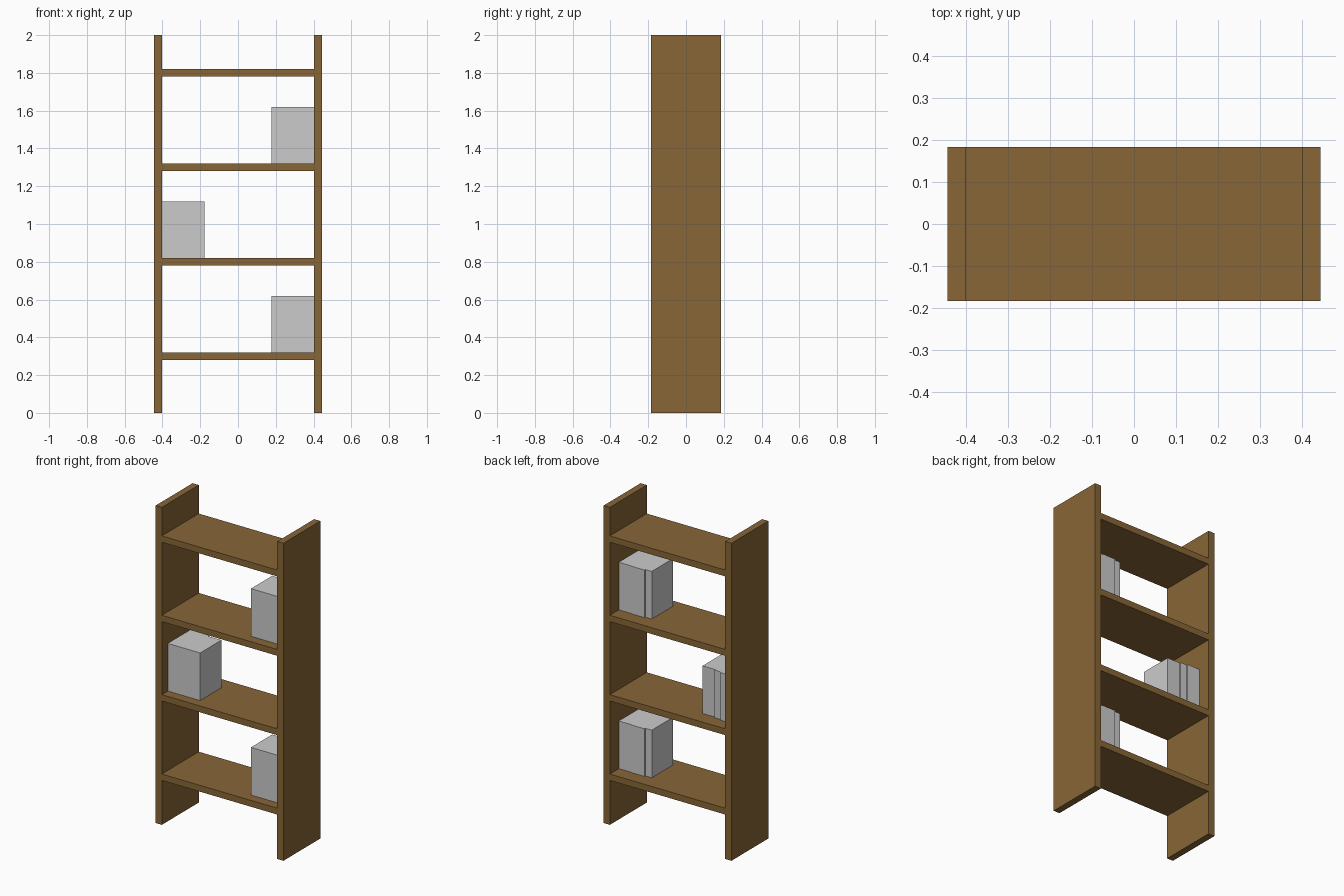
import bpy

if "Cube" in bpy.data.objects:
    bpy.data.objects.remove(bpy.data.objects["Cube"])

wood = bpy.data.materials.new("wood")
wood.diffuse_color = (0.245, 0.133, 0.038, 1)
wood.use_nodes = True
wood.node_tree.nodes["Principled BSDF"].inputs["Base Color"].default_value = wood.diffuse_color


def box(name, x, y, z, mat=None):
    """Axis-aligned box from (min, max) pairs."""
    bpy.ops.mesh.primitive_cube_add(size=1, location=[(a + b) / 2 for a, b in (x, y, z)])
    ob = bpy.context.object
    ob.name = name
    ob.scale = [b - a for a, b in (x, y, z)]
    bpy.ops.object.transform_apply(location=False, rotation=False, scale=True)
    if mat:
        ob.data.materials.append(mat)
    return ob


HALF_IN, HALF_OUT, DEPTH = 0.402, 0.445, 0.184
SHELVES = (0.3, 0.8, 1.3, 1.8)
THICK = 0.04

# Upright side panels
box("side_panel_left", (-HALF_OUT, -HALF_IN), (-DEPTH, DEPTH), (0, 2), wood)
box("side_panel_right", (HALF_IN, HALF_OUT), (-DEPTH, DEPTH), (0, 2), wood)

# Shelves
for z in SHELVES:
    box("shelf", (-HALF_IN, HALF_IN), (-DEPTH, DEPTH), (z - THICK / 2, z + THICK / 2), wood)

# Books: spines flush at the front, slightly uneven at the back
BOOK_W, BOOK_H, SPINE_Y = 0.045, 0.3, -0.124
right_backs = (0.088, 0.097, 0.097, 0.094, 0.094)
left_backs = (0.104, 0.104, 0.096, 0.088, 0.088)
for z, x0, backs in ((SHELVES[0], HALF_IN - 5 * BOOK_W, right_backs),
                     (SHELVES[1], -HALF_IN, left_backs),
                     (SHELVES[2], HALF_IN - 5 * BOOK_W, right_backs)):
    base = z + THICK / 2
    for i, back in enumerate(backs):
        box("book", (x0 + i * BOOK_W, x0 + (i + 1) * BOOK_W),
            (SPINE_Y, back), (base, base + BOOK_H))
